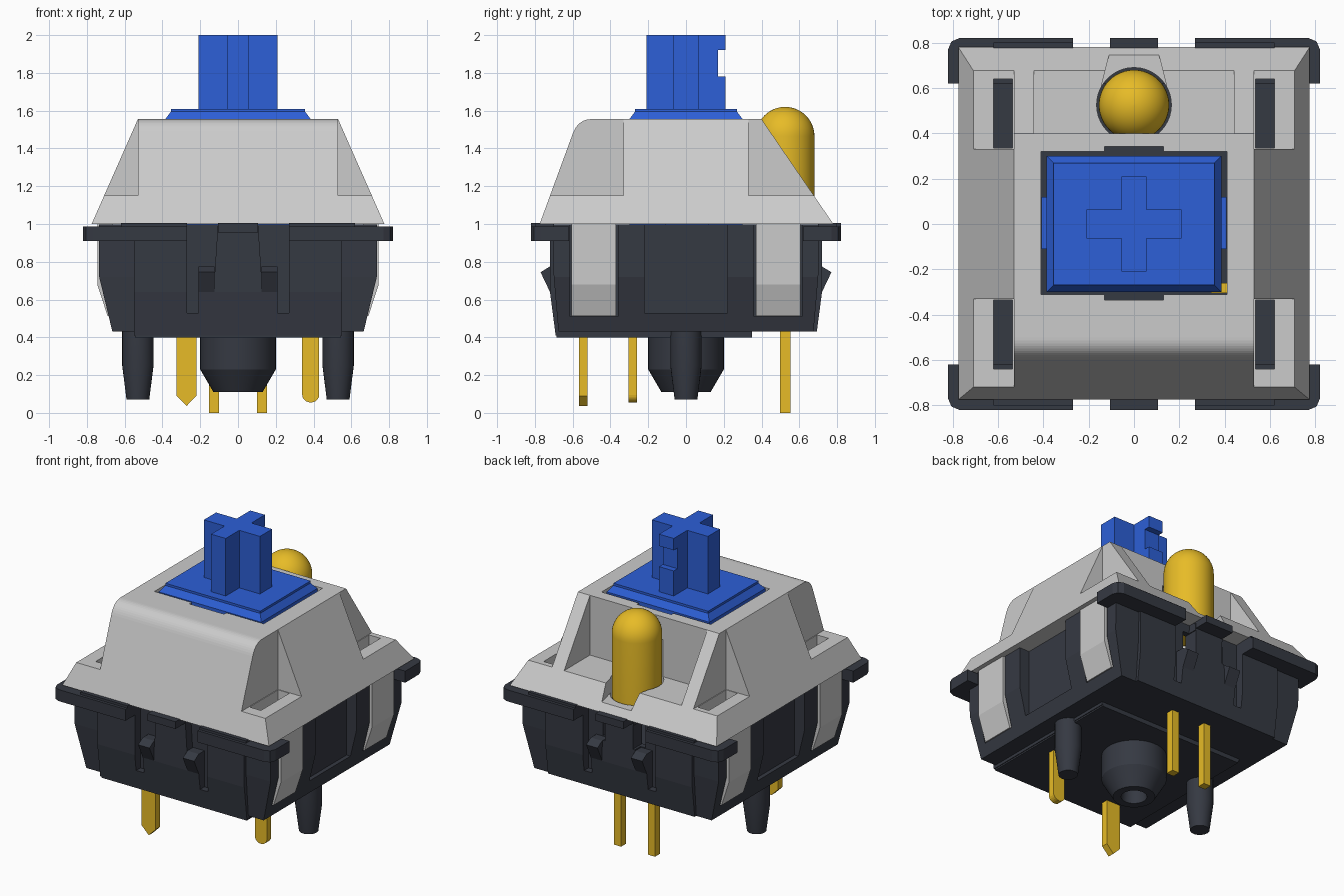
import bpy, bmesh, math

if "Cube" in bpy.data.objects:
    bpy.data.objects.remove(bpy.data.objects["Cube"])

def mat(name, rgb):
    m = bpy.data.materials.new(name)
    m.diffuse_color = (*rgb, 1)
    m.use_nodes = True
    m.node_tree.nodes["Principled BSDF"].inputs["Base Color"].default_value = m.diffuse_color
    return m

DARK = mat("dark_plastic", (0.036, 0.041, 0.055))
BLUE = mat("blue_plastic", (0.026, 0.115, 0.68))
GOLD = mat("gold", (0.8, 0.5, 0.02))

def make(name, rings, m=None):
    """Loft equal-length rings of points, capping both ends."""
    bm = bmesh.new()
    rv = [[bm.verts.new(p) for p in r] for r in rings]
    n = len(rings[0])
    for a, b in zip(rv, rv[1:]):
        for i in range(n):
            j = (i + 1) % n
            bm.faces.new((a[i], a[j], b[j], b[i]))
    bm.faces.new(rv[0])
    bm.faces.new(rv[-1])
    bmesh.ops.recalc_face_normals(bm, faces=bm.faces)
    me = bpy.data.meshes.new(name)
    bm.to_mesh(me)
    bm.free()
    ob = bpy.data.objects.new(name, me)
    bpy.context.collection.objects.link(ob)
    if m:
        me.materials.append(m)
    return ob

def prism(name, pts, axis, lo, hi, m=None):
    place = {'x': lambda a, b, t: (t, a, b), 'y': lambda a, b, t: (a, t, b),
             'z': lambda a, b, t: (a, b, t)}[axis]
    return make(name, [[place(a, b, t) for a, b in pts] for t in (lo, hi)], m)

def box(name, x, y, z, m=None):
    x, y = sorted(x), sorted(y)
    return prism(name, [(x[0], y[0]), (x[1], y[0]), (x[1], y[1]), (x[0], y[1])], 'z', *z, m)

def stack(name, levels, m=None):
    """Rectangles (z, half x, half y) lofted upward."""
    return make(name, [[(-x, -y, z), (x, -y, z), (x, y, z), (-x, y, z)] for z, x, y in levels], m)

def lathe(name, prof, x, y, m, n=40):
    ang = [2 * math.pi * i / n for i in range(n)]
    ob = make(name, [[(x + r * math.cos(a), y + r * math.sin(a), z) for a in ang] for r, z in prof], m)
    bpy.context.view_layer.objects.active = ob
    bpy.ops.object.select_all(action='DESELECT')
    ob.select_set(True)
    bpy.ops.object.shade_smooth_by_angle(angle=math.radians(25))
    return ob

def boolean(ob, others, op='DIFFERENCE'):
    bpy.context.view_layer.objects.active = ob
    for c in others:
        md = ob.modifiers.new("bool", 'BOOLEAN')
        md.operation, md.solver, md.object = op, 'EXACT', c
        bpy.ops.object.modifier_apply(modifier=md.name)
        bpy.data.objects.remove(c, do_unlink=True)

S = (-1, 1)
CORNERS = [(sx, sy) for sx in S for sy in S]

# Lower housing: tapered tray, raised front/back panel, floor plate and flange
body = stack("lower_housing", [(0.43, 0.665, 0.675), (0.72, 0.735, 0.70), (0.998, 0.735, 0.705)], DARK)
panel = stack("panel", [(0.41, 0.55, 0.69), (0.64, 0.551, 0.72), (0.99, 0.551, 0.72)], DARK)
quarter = [(0.27, 0.69), (0.27, 0.82), (0.77, 0.82), (0.805, 0.805), (0.82, 0.77), (0.82, 0.62), (0.734, 0.62)]
outline = (quarter + [(x, -y) for x, y in quarter[::-1]]
           + [(-x, -y) for x, y in quarter] + [(-x, y) for x, y in quarter[::-1]])
flange = prism("flange", outline, 'z', 0.91, 0.988, DARK)
plate = box("plate", (-0.545, 0.545), (-0.685, 0.35), (0.40, 0.45), DARK)
boolean(body, [panel, flange, plate], 'UNION')

cuts = [box("cut", (-0.62, 0.62), (-0.62, 0.62), (0.5, 1.2)),
        box("cut", (-0.6, 0.6), (0.35, 0.9), (0.3, 0.43))]
for s in S:
    cuts.append(box("cut", (s * 0.66, s * 0.9), (-0.22, 0.22), (0.53, 1.2)))
    cuts.append(box("cut", (s * 0.105, s * 0.16), (0.5, 0.9), (0.78, 0.94)))
groove = [(0.27, 1.1), (0.27, 0.53), (0.21, 0.53), (0.21, 0.64), (0.13, 0.64), (0.1, 1.1)]
for sx, sy in CORNERS:
    cuts.append(box("cut", (sx * 0.66, sx * 0.9), (sy * 0.36, sy * 0.615), (0.51, 1.2)))
    cuts.append(prism("cut", [(sx * x, z) for x, z in groove], 'y', sy * 0.66, sy * 0.9))
boolean(body, cuts)

# Snap hooks and top lips on the front and back
hook = [(0.65, 0.64), (0.72, 0.64), (0.77, 0.745), (0.72, 0.775), (0.65, 0.775)]
for sx, sy in CORNERS:
    prism("snap_hook", [(sy * y, z) for y, z in hook], 'x', sx * 0.125, sx * 0.21, DARK)
    box("rim_lip", (sx * 0.27, sx * 0.62), (sy * 0.7, sy * 0.80), (0.95, 1.004), DARK)
for sy in S:
    box("centre_lip", (-0.105, 0.105), (sy * 0.7, sy * 0.82), (0.955, 1.004), DARK)

# Locating posts under the floor
lathe("centre_post", [(0.2, 0.42), (0.2, 0.23), (0.13, 0.11), (0.08, 0.11), (0.07, 0.25)], 0, 0, DARK)
for s in S:
    lathe("side_post", [(0.083, 0.47), (0.083, 0.25), (0.06, 0.07)], s * 0.53, 0, DARK, 28)

# Upper housing: sloped shell with a rounded front edge
p0, p1, p2 = (-0.5, 1.555), (-0.571, 1.555), (-0.6, 1.477)
arc = []
for i in range(11):
    t = i / 10
    arc.append([(1 - t) ** 2 * a + 2 * t * (1 - t) * b + t * t * c for a, b, c in zip(p0, p1, p2)])
side = [(0.78, 1.0), (0.40, 1.555)] + arc + [(-0.775, 1.0)]
upper = make("upper_housing", [[(s * (0.775 - (z - 1) * 0.4414), y, z) for y, z in side] for s in S])

cuts = [box("cut", (-0.47, 0.47), (-0.49, 0.345), (0.9, 1.49)),      # cavity
        box("cut", (-0.41, 0.41), (-0.31, 0.32), (1.4, 1.7)),        # stem opening
        box("cut", (-0.13, 0.13), (-0.335, 0.342), (1.45, 1.7)),
        box("cut", (-0.44, 0.44), (0.40, 0.9), (1.15, 1.7)),         # lamp recess
        prism("cut", [(-0.163, 0.53), (0.163, 0.53), (0.11, 0.745), (-0.11, 0.745)], 'z', 1.05, 1.4)]
cuts.append(lathe("cut", [(0.165, 0.95), (0.165, 1.4)], 0, 0.525, None))
for sx, sy in CORNERS:
    cuts.append(box("cut", (sx * 0.53, sx * 0.9), (sy * 0.33, sy * 0.9), (1.15, 1.7)))
    cuts.append(box("cut", (sx * 0.535, sx * 0.62), (sy * 0.335, sy * 0.64), (0.9, 1.3)))
boolean(upper, cuts)

# Side clips hanging from the upper housing
clip = [(0.662, 1.005), (0.745, 1.005), (0.745, 0.68), (0.69, 0.512), (0.662, 0.512)]
for sx, sy in CORNERS:
    prism("side_clip", [(sx * x, z) for x, z in clip], 'y', sy * 0.37, sy * 0.605)

# Stem: skirt, guide rails and cross
stack("stem_skirt", [(0.95, 0.385, 0.30), (1.555, 0.385, 0.30), (1.595, 0.355, 0.27), (1.61, 0.355, 0.27)], BLUE)
box("stem_rails", (-0.408, 0.408), (-0.11, 0.12), (0.95, 1.5), BLUE)
a, b, r = 0.055, 0.065, 0.21
q = [(r, b), (a, b), (a, r)]
cross_pts = (q + [(-x, y) for x, y in q[::-1]] + [(-x, -y) for x, y in q] + [(x, -y) for x, y in q[::-1]])
cross = prism("stem_cross", cross_pts, 'z', 1.6, 2.0, BLUE)
boolean(cross, [box("cut", (-0.1, 0.1), (0.17, 0.3), (1.78, 1.92))])

# Lamp and its two legs
dome = [(0.155 * math.cos(t), 1.465 + 0.155 * math.sin(t))
        for t in [math.radians(7.4 * i) for i in range(1, 13)]]
lathe("lamp", [(0.155, 1.04), (0.155, 1.465)] + dome, 0, 0.525, GOLD, 48)
for s in S:
    box("lamp_leg", (s * 0.1, s * 0.154), (0.498, 0.552), (0.0, 1.06), GOLD)

# Contact pins: one pointed, one rounded
prism("pointed_pin", [(-0.325, 0.6), (-0.325, 0.09), (-0.272, 0.037), (-0.22, 0.09), (-0.22, 0.6)],
      'y', -0.567, -0.522, GOLD)
tip = [(0.385 + 0.045 * math.cos(t), 0.095 - 0.04 * math.sin(t)) for t in [math.pi * i / 10 for i in range(11)]]
prism("rounded_pin", [(0.34, 0.6), (0.43, 0.6)] + tip, 'y', -0.305, -0.26, GOLD)
